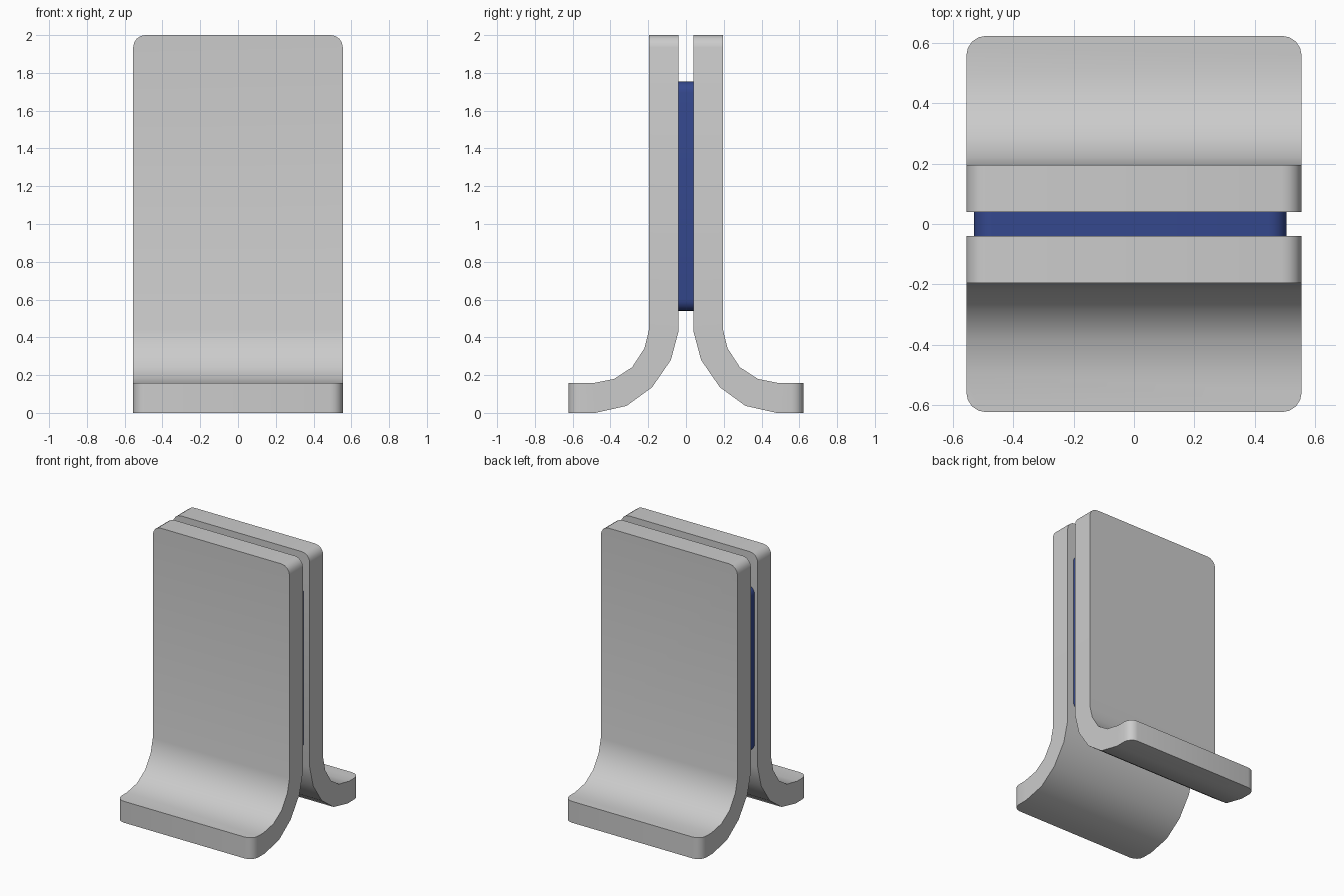
import bpy, bmesh, math

if "Cube" in bpy.data.objects:
    bpy.data.objects.remove(bpy.data.objects["Cube"])

HALF_W = 0.555


def prism(name, section, axis, lo, hi, corner_test, radius, segments):
    """Extrude a 2D section along an axis, round the chosen edges, shade smooth by angle."""
    bm = bmesh.new()
    if axis == 'X':
        pts = [(lo, a, b) for a, b in section]
        step = (hi - lo, 0, 0)
    else:
        pts = [(a, lo, b) for a, b in section]
        step = (0, hi - lo, 0)
    face = bm.faces.new([bm.verts.new(p) for p in pts])
    res = bmesh.ops.extrude_face_region(bm, geom=[face], use_keep_orig=True)
    moved = [g for g in res['geom'] if isinstance(g, bmesh.types.BMVert)]
    bmesh.ops.translate(bm, verts=moved, vec=step)
    edges = [e for e in bm.edges if corner_test(e.verts[0].co, e.verts[1].co)]
    bmesh.ops.bevel(bm, geom=edges, offset=radius, segments=segments,
                    profile=0.5, affect='EDGES')
    bmesh.ops.recalc_face_normals(bm, faces=bm.faces)
    mesh = bpy.data.meshes.new(name)
    bm.to_mesh(mesh)
    bm.free()
    mesh.shade_smooth()
    mesh.set_sharp_from_angle(angle=math.radians(35))
    obj = bpy.data.objects.new(name, mesh)
    bpy.context.collection.objects.link(obj)
    return obj


# Bent plate side profile (y, z): inner face down to the foot, then back up the outer face
plate = [(0.04, 2.0), (0.04, 0.43), (0.08, 0.28), (0.18, 0.135), (0.315, 0.037),
         (0.48, 0.0), (0.623, 0.0), (0.623, 0.157), (0.495, 0.157), (0.38, 0.18),
         (0.285, 0.242), (0.22, 0.342), (0.196, 0.44), (0.196, 2.0)]


def plate_corner(a, b):
    same_x = abs(a.x - b.x) < 1e-4
    top = min(a.z, b.z) > 1.99
    tip = min(abs(a.y), abs(b.y)) > 0.62
    return same_x and (top or tip)


# Two mirrored bent plates
for name, side in (("front_plate", -1), ("back_plate", 1)):
    prism(name, [(y * side, z) for y, z in plate], 'X', -HALF_W, HALF_W,
          plate_corner, 0.065, 4)

# Blue slab sandwiched between the plates
slab = prism("middle_slab", [(-0.53, 0.54), (0.505, 0.54), (0.505, 1.755), (-0.53, 1.755)],
             'Y', -0.043, 0.043, lambda a, b: abs(a.y - b.y) > 0.05, 0.06, 5)
blue = bpy.data.materials.new("blue")
blue.diffuse_color = (0.035, 0.065, 0.27, 1)
blue.use_nodes = True
blue.node_tree.nodes["Principled BSDF"].inputs["Base Color"].default_value = blue.diffuse_color
slab.data.materials.append(blue)
